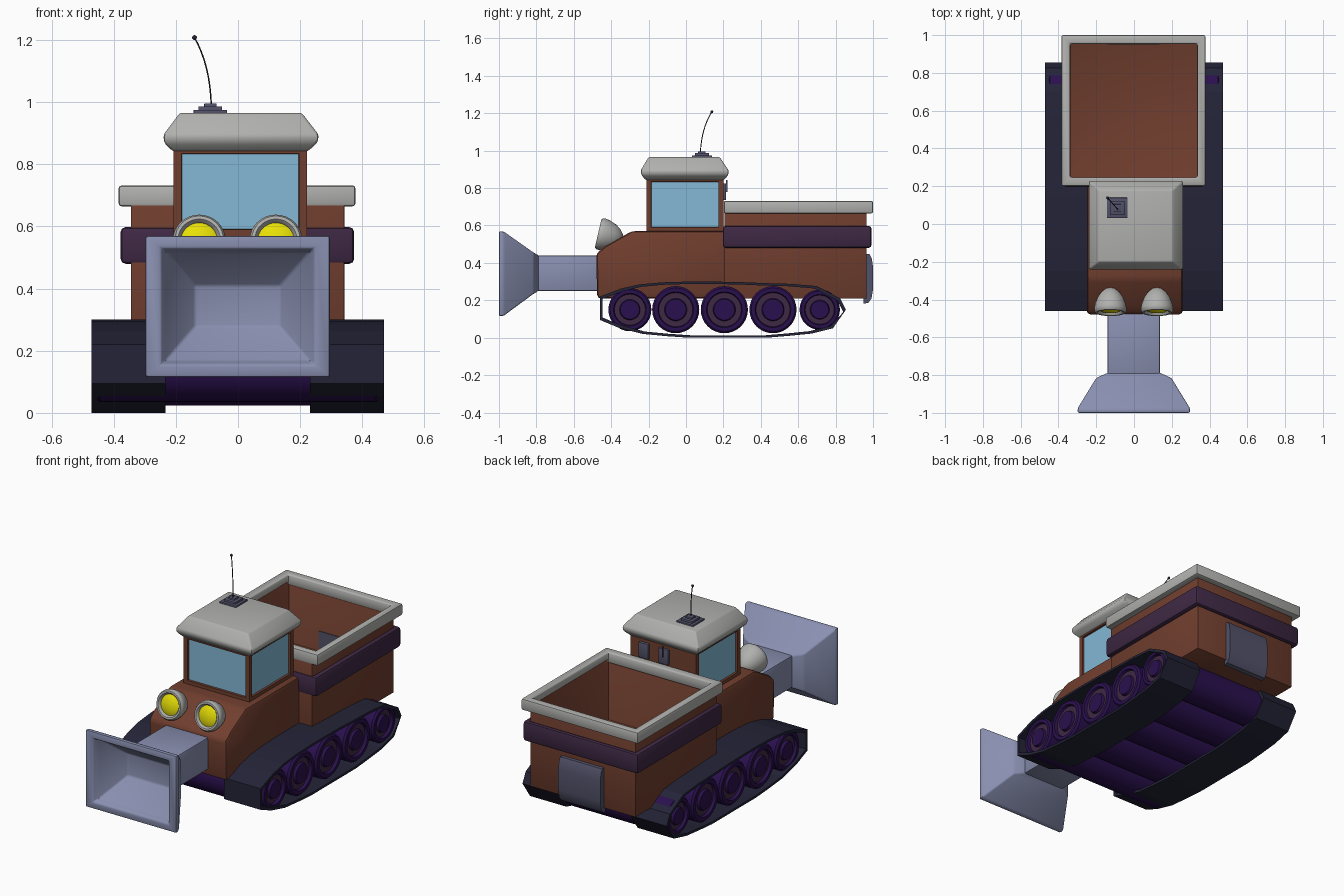
import bpy, bmesh, math
from mathutils import Vector, Matrix

if "Cube" in bpy.data.objects:
    bpy.data.objects.remove(bpy.data.objects["Cube"])


def mat(name, r, g, b):
    m = bpy.data.materials.new(name)
    lin = [((c / 255 + 0.055) / 1.055) ** 2.4 if c > 10 else c / 255 / 12.92 for c in (r, g, b)]
    m.diffuse_color = (*lin, 1)
    m.use_nodes = True
    m.node_tree.nodes["Principled BSDF"].inputs["Base Color"].default_value = m.diffuse_color
    return m


BROWN = mat("rust brown", 112, 62, 46)
GREY = mat("light grey", 176, 176, 174)
PLUM = mat("dark plum", 62, 40, 68)
STEEL = mat("blue steel", 137, 143, 176)
GLASS = mat("window blue", 132, 184, 214)
YELLOW = mat("lamp yellow", 238, 230, 8)
TRACK = mat("track black", 36, 36, 56)
PURPLE = mat("wheel purple", 42, 16, 78)
SLATE = mat("slate", 82, 82, 106)


def finish(name, bm, mats, bevel=0.0, smooth=True, segs=2):
    bmesh.ops.recalc_face_normals(bm, faces=bm.faces[:])
    if bevel:
        edges = [e for e in bm.edges if len(e.link_faces) == 2 and e.calc_face_angle() > 0.35]
        bmesh.ops.bevel(bm, geom=edges, offset=bevel, segments=segs, profile=0.5,
                        affect='EDGES', clamp_overlap=True)
    me = bpy.data.meshes.new(name)
    bm.to_mesh(me)
    bm.free()
    ob = bpy.data.objects.new(name, me)
    bpy.context.collection.objects.link(ob)
    for m in mats:
        me.materials.append(m)
    if smooth:
        bpy.ops.object.select_all(action='DESELECT')
        ob.select_set(True)
        bpy.context.view_layer.objects.active = ob
        bpy.ops.object.shade_smooth_by_angle(angle=math.radians(35))
    return ob


def skin(name, rings, mats, wrap=False, seg_mats=None, **kw):
    """Bridge a list of equal point rings; cap the ends unless wrapped round."""
    bm = bmesh.new()
    vs = [[bm.verts.new(p) for p in ring] for ring in rings]
    n, k = len(vs[0]), len(vs)
    for i in range(k if wrap else k - 1):
        a, b = vs[i], vs[(i + 1) % k]
        for j in range(n):
            f = bm.faces.new((a[j], a[(j + 1) % n], b[(j + 1) % n], b[j]))
            if seg_mats:
                f.material_index = seg_mats[i]
    if not wrap:
        for ring, s in ((vs[0], 0), (vs[-1], -1)):
            f = bm.faces.new(ring)
            if seg_mats:
                f.material_index = seg_mats[s]
    return finish(name, bm, mats, **kw)


def rect_z(z, x0, x1, y0, y1):
    return [(x0, y0, z), (x1, y0, z), (x1, y1, z), (x0, y1, z)]


def rect_y(y, x0, x1, z0, z1):
    return [(x0, y, z0), (x1, y, z0), (x1, y, z1), (x0, y, z1)]


def box(name, x0, x1, y0, y1, z0, z1, m, **kw):
    return skin(name, [rect_z(z0, x0, x1, y0, y1), rect_z(z1, x0, x1, y0, y1)], [m], **kw)


def side_profile(name, pts, x0, x1, m, **kw):
    return skin(name, [[(x, y, z) for y, z in pts] for x in (x0, x1)], [m], **kw)


def lathe(name, pts, mx, mats, n=32, **kw):
    rings = [[mx @ Vector((r * math.cos(t), r * math.sin(t), h))
              for t in (2 * math.pi * j / n for j in range(n))] for r, h in pts]
    return skin(name, rings, mats, **kw)


# Hood and chassis
side_profile("hood", [(-0.475, 0.21), (-0.48, 0.45), (-0.43, 0.49), (-0.29, 0.57), (0.22, 0.57), (0.22, 0.21)],
             -0.25, 0.258, BROWN, bevel=0.02)

# Cab with inset windows on front and sides
bm = bmesh.new()
a = [bm.verts.new(p) for p in rect_z(0.565, -0.207, 0.222, -0.212, 0.2)]
b = [bm.verts.new(p) for p in rect_z(0.86, -0.207, 0.222, -0.212, 0.2)]
bm.faces.new(a[::-1])
bm.faces.new(b)
walls = [bm.faces.new((a[i], a[(i + 1) % 4], b[(i + 1) % 4], b[i])) for i in range(4)]
bmesh.ops.recalc_face_normals(bm, faces=bm.faces[:])
panes = [f for f in walls if f.calc_center_median().y < 0.1]
bmesh.ops.inset_individual(bm, faces=panes, thickness=0.036, depth=0)
bmesh.ops.inset_individual(bm, faces=panes, thickness=0.002, depth=-0.012)
for f in panes:
    f.material_index = 1
finish("cab", bm, [BROWN, GLASS], smooth=False)

# Roof
skin("roof", [rect_z(0.842, -0.21, 0.225, -0.215, 0.202), rect_z(0.87, -0.238, 0.256, -0.238, 0.226),
              rect_z(0.895, -0.24, 0.26, -0.242, 0.228), rect_z(0.966, -0.187, 0.205, -0.2, 0.18)],
     [GREY], bevel=0.008)

# Dump bed: open box, band and rim
skin("dump_bed", [rect_z(0.21, -0.345, 0.342, 0.205, 0.965), rect_z(0.69, -0.345, 0.342, 0.205, 0.965),
                  rect_z(0.69, -0.337, 0.334, 0.245, 0.955), rect_z(0.33, -0.337, 0.334, 0.245, 0.955)],
     [BROWN], bevel=0.003)


def frame(name, outer, inner, z0, z1, m, bevel):
    skin(name, [rect_z(z0, *outer), rect_z(z1, *outer), rect_z(z1, *inner), rect_z(z0, *inner)],
         [m], wrap=True, bevel=bevel)


frame("bed_band", (-0.378, 0.374, 0.197, 0.992), (-0.342, 0.338, 0.23, 0.96), 0.48, 0.598, PLUM, 0.016)
frame("bed_rim", (-0.384, 0.378, 0.202, 1.0), (-0.338, 0.335, 0.247, 0.954), 0.665, 0.732, GREY, 0.009)

# Tail plate
side_profile("tail_plate", [(0.95, 0.45), (0.982, 0.447), (0.993, 0.425), (1.0, 0.38), (1.0, 0.26),
                            (0.992, 0.21), (0.975, 0.187), (0.95, 0.182)], -0.14, 0.135, SLATE)

# Front arm and hollow scoop
box("scoop_arm", -0.14, 0.138, -0.82, -0.46, 0.25, 0.44, STEEL, bevel=0.008)
skin("scoop", [rect_y(-0.788, -0.14, 0.138, 0.25, 0.44), rect_y(-0.815, -0.2, 0.198, 0.235, 0.455),
               rect_y(-0.975, -0.298, 0.296, 0.117, 0.568), rect_y(-1.0, -0.298, 0.296, 0.115, 0.57),
               rect_y(-1.0, -0.248, 0.246, 0.155, 0.53), rect_y(-0.96, -0.233, 0.231, 0.167, 0.518),
               rect_y(-0.83, -0.139, 0.136, 0.277, 0.41)], [STEEL], bevel=0.008)

# Headlights: dome shell with yellow lens, tipped slightly up
for side, x in (("left", -0.125), ("right", 0.122)):
    mx = Matrix.Translation((x, -0.462, 0.556)) @ Matrix.Rotation(math.radians(-90 - 13), 4, 'X')
    shell = [(0.056, 0.022), (0.06, 0.002), (0.068, -0.008), (0.078, -0.008), (0.085, 0.003), (0.086, 0.015),
             (0.081, 0.04), (0.068, 0.075), (0.048, 0.104), (0.025, 0.122), (0.004, 0.128)]
    lathe("headlight_shell_" + side, shell, mx, [GREY])
    lens = [(0.062, 0.02), (0.06, 0.008), (0.045, 0.0), (0.025, -0.005), (0.003, -0.007)]
    lathe("headlight_lens_" + side, lens, mx, [YELLOW])

# Aerial on its stepped base
for i, (h, z) in enumerate(((0.054, 0.975), (0.038, 0.987), (0.02, 0.996))):
    box(f"aerial_base_{i + 1}", -0.089 - h, -0.089 + h, 0.085 - h, 0.085 + h, 0.955, z, SLATE, bevel=0.002)
cu = bpy.data.curves.new("aerial", 'CURVE')
cu.dimensions = '3D'
cu.bevel_depth = 0.0025
cu.bevel_resolution = 1
sp = cu.splines.new('POLY')
p0, p1, p2 = Vector((-0.086, 0.077, 0.99)), Vector((-0.09, 0.083, 1.12)), Vector((-0.14, 0.138, 1.208))
sp.points.add(8)
for i, p in enumerate(sp.points):
    t = i / 8
    p.co = (*(p0 * (1 - t) ** 2 + p1 * 2 * t * (1 - t) + p2 * t * t), 1)
cu.materials.append(TRACK)
bpy.context.collection.objects.link(bpy.data.objects.new("aerial", cu))
bm = bmesh.new()
bmesh.ops.create_icosphere(bm, subdivisions=2, radius=0.008, matrix=Matrix.Translation(p2))
finish("aerial_tip", bm, [TRACK])

# Small boxes on the back of the cab
for i, x in enumerate((0.13, 0.0)):
    box(f"cab_rear_box_{i + 1}", x - 0.032, x + 0.032, 0.19, 0.215, 0.735, 0.825, SLATE, bevel=0.004)
box("cab_rear_rod", -0.003, 0.003, 0.215, 0.222, 0.78, 0.842, SLATE)

# Road wheels: full-width rollers with ringed ends
end = [(0.012, 0.455), (0.055, 0.455), (0.06, 0.44), (0.09, 0.44), (0.095, 0.456), (0.115, 0.456), (0.125, 0.445)]
roll = end + [(r, -h) for r, h in reversed(end)]
tint = [0, 0, 1, 0, 0, 0]
for i, (y, r) in enumerate(((-0.30, 0.115), (-0.055, 0.126), (0.205, 0.126), (0.465, 0.126), (0.715, 0.108))):
    mx = Matrix.Translation((0, y, 0.15)) @ Matrix.Rotation(math.pi / 2, 4, 'Y')
    lathe(f"roller_{i + 1}", [(q * r / 0.125, h) for q, h in roll], mx, [PURPLE, PLUM],
          seg_mats=tint + [0] + tint[::-1])

# Tracks: thin faceted loop, one per side
loop = [(-0.46, 0.22), (-0.46, 0.095), (-0.36, 0.053), (-0.23, 0.02), (-0.1, 0.008), (0.02, 0.0), (0.16, 0.0),
        (0.3, 0.0), (0.43, 0.0), (0.55, 0.01), (0.67, 0.022), (0.785, 0.05), (0.855, 0.15), (0.825, 0.21),
        (0.70, 0.276), (0.56, 0.288), (0.42, 0.292), (0.28, 0.298), (0.14, 0.3), (0.0, 0.3), (-0.13, 0.296),
        (-0.25, 0.285), (-0.35, 0.262)]
c = Vector((0.2, 0.15))
inner = [(y - 0.014 * math.copysign(min(1, abs(y - 0.2) / 0.6), y - 0.2), z + (0.013 if z < 0.15 else -0.013))
         for y, z in loop]
for side, x0, x1 in (("left", -0.472, -0.234), ("right", 0.232, 0.47)):
    rings = [[(x, y, z) for y, z in pts] for x, pts in ((x0, loop), (x1, loop), (x1, inner), (x0, inner))]
    skin("track_" + side, rings, [TRACK], wrap=True, smooth=False)
